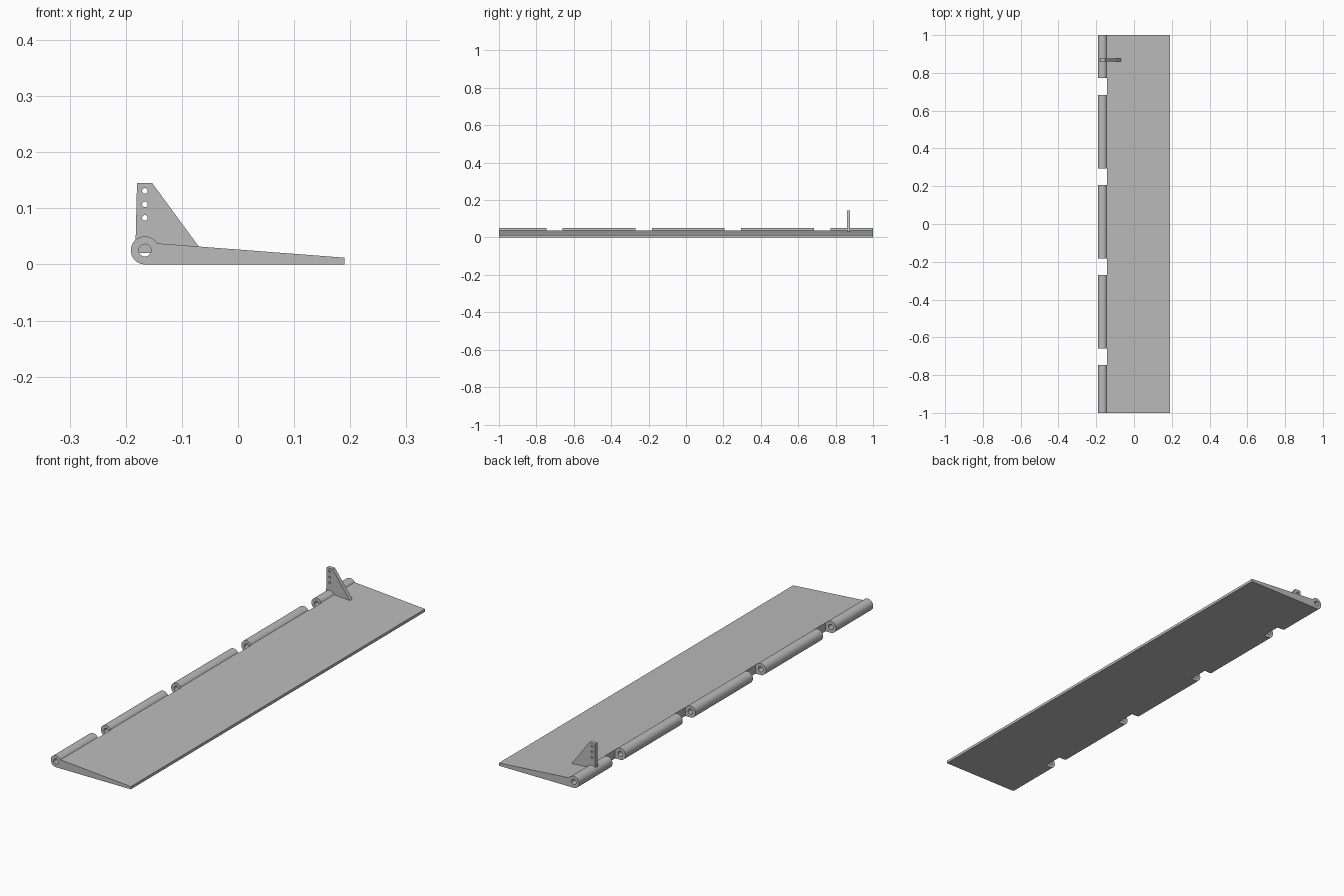
import bpy, bmesh
from math import cos, sin, pi, radians

cube = bpy.data.objects.get("Cube")
if cube:
    bpy.data.objects.remove(cube, do_unlink=True)

grey = bpy.data.materials.new("light grey")
grey.use_nodes = True
colour = (0.5, 0.5, 0.5, 1)
grey.diffuse_color = colour
grey.node_tree.nodes["Principled BSDF"].inputs["Base Color"].default_value = colour

HINGE_X, HINGE_Z, RADIUS = -0.166, 0.025, 0.025


def arc(cx, cz, r, start, end, steps):
    """Points along an arc, angles in degrees."""
    return [(cx + r * cos(radians(start + (end - start) * i / steps)),
             cz + r * sin(radians(start + (end - start) * i / steps)))
            for i in range(steps + 1)]


def circle(cx, cz, r, steps):
    return arc(cx, cz, r, 0, 360, steps)[:-1]


def extrude_profile(name, loops, y0, y1):
    """Solid along y from an outer x-z loop and hole loops."""
    curve = bpy.data.curves.new(name + " profile", "CURVE")
    curve.dimensions = "2D"
    curve.fill_mode = "BOTH"
    curve.extrude = (y1 - y0) / 2
    for loop in loops:
        spline = curve.splines.new("POLY")
        spline.points.add(len(loop) - 1)
        for p, (x, z) in zip(spline.points, loop):
            p.co = (x, z, 0, 1)
        spline.use_cyclic_u = True
    temp = bpy.data.objects.new(name + " temp", curve)
    bpy.context.collection.objects.link(temp)
    bpy.context.view_layer.update()
    mesh = bpy.data.meshes.new_from_object(
        temp.evaluated_get(bpy.context.evaluated_depsgraph_get()))
    bpy.data.objects.remove(temp, do_unlink=True)
    bpy.data.curves.remove(curve)

    # Stand the profile up, weld the caps to the walls
    bm = bmesh.new()
    bm.from_mesh(mesh)
    for v in bm.verts:
        x, z, d = v.co
        v.co = (x, (y0 + y1) / 2 - d, z)
    bmesh.ops.remove_doubles(bm, verts=bm.verts, dist=0.00002)
    bmesh.ops.recalc_face_normals(bm, faces=bm.faces)
    bm.to_mesh(mesh)
    bm.free()
    mesh.materials.clear()
    mesh.materials.append(grey)
    obj = bpy.data.objects.new(name, mesh)
    bpy.context.collection.objects.link(obj)
    return obj


def activate(obj):
    bpy.ops.object.select_all(action="DESELECT")
    obj.select_set(True)
    bpy.context.view_layer.objects.active = obj


# Tapered panel with a hollow hinge barrel on its leading edge
outline = arc(HINGE_X, HINGE_Z, RADIUS, 30, 270, 40) + [(0.19, 0), (0.19, 0.012)]
bore = circle(HINGE_X, HINGE_Z, 0.011, 32)
panel = extrude_profile("hinged_panel", [outline, bore], -1, 1)

# Four hinge notches cut through the barrel
bm = bmesh.new()
for i in range(4):
    box = bmesh.ops.create_cube(bm, size=1)["verts"]
    bmesh.ops.scale(bm, vec=(0.1, 0.088, 0.2), verts=box)
    bmesh.ops.translate(bm, vec=(-0.192, -0.703 + 0.477 * i, 0.025), verts=box)
cutter_mesh = bpy.data.meshes.new("notch_cutter")
bm.to_mesh(cutter_mesh)
bm.free()
cutter = bpy.data.objects.new("notch_cutter", cutter_mesh)
cutter.hide_render = True
bpy.context.collection.objects.link(cutter)
cut = panel.modifiers.new("notches", "BOOLEAN")
cut.operation = "DIFFERENCE"
cut.solver = "EXACT"
cut.object = cutter
activate(panel)
bpy.ops.object.modifier_apply(modifier=cut.name)
bpy.data.objects.remove(cutter, do_unlink=True)

# Control horn plate with three linkage holes
horn_outline = [(-0.183, 0.02), (-0.07, 0.02), (-0.07, 0.032),
                (-0.153, 0.145), (-0.18, 0.145)]
holes = [circle(HINGE_X, 0.083 + 0.024 * i, 0.005, 24) for i in range(3)]
horn = extrude_profile("control_horn", [horn_outline] + holes, 0.86, 0.877)

for obj in (panel, horn):
    activate(obj)
    bpy.ops.object.shade_smooth_by_angle(angle=radians(25))
